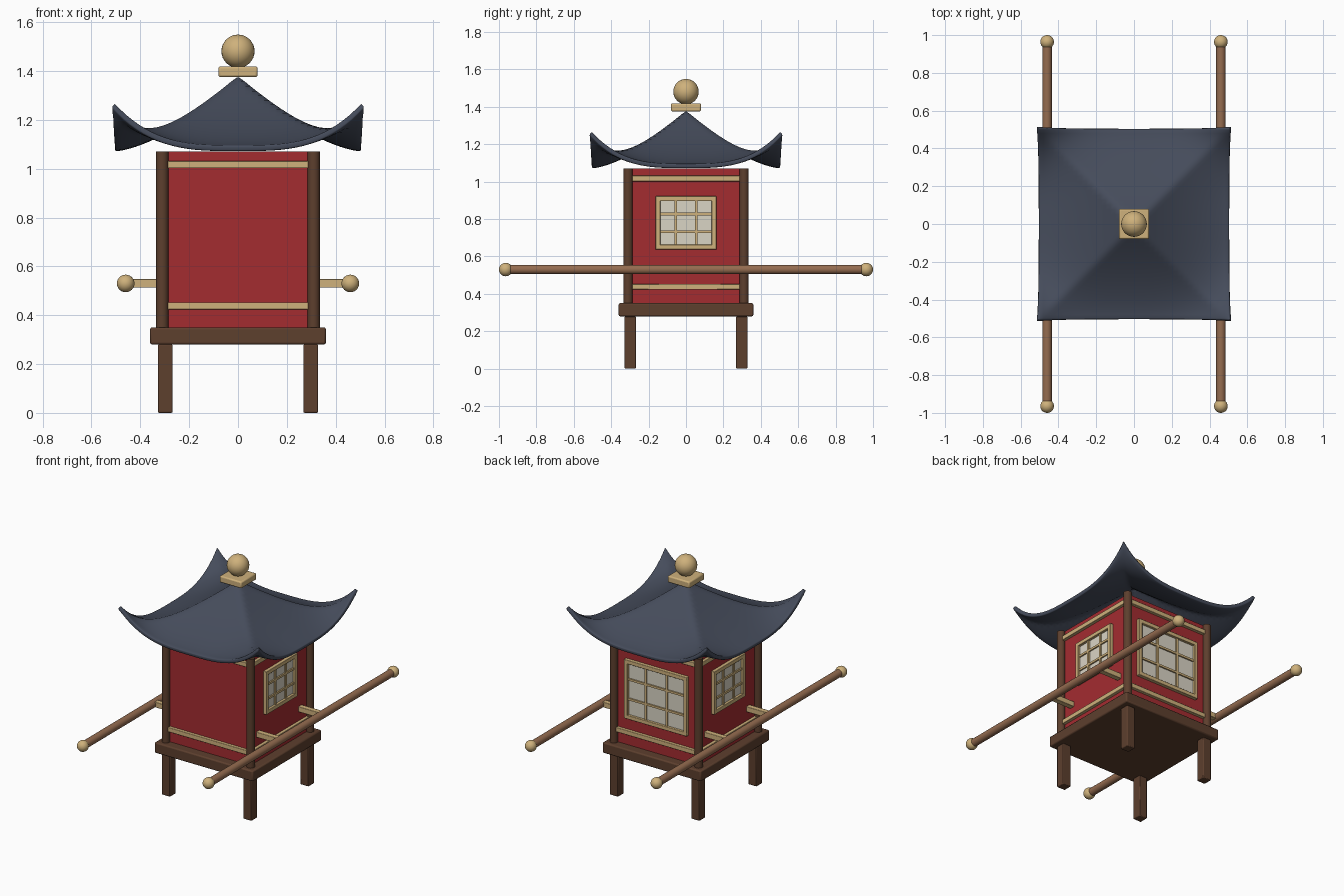
import bpy, bmesh, math
from mathutils import Vector

old = bpy.data.objects.get("Cube")
if old:
    bpy.data.objects.remove(old, do_unlink=True)


def material(name, rgb):
    m = bpy.data.materials.new(name)
    m.use_nodes = True
    m.diffuse_color = (*rgb, 1)
    m.node_tree.nodes["Principled BSDF"].inputs["Base Color"].default_value = (*rgb, 1)
    m.roughness = 0.6
    return m


RED = material("red lacquer", (0.37, 0.025, 0.03))
GOLD = material("pale gold", (0.62, 0.44, 0.2))
DARK = material("dark wood", (0.11, 0.05, 0.027))
POLE = material("light wood", (0.3, 0.15, 0.08))
SLATE = material("slate blue", (0.06, 0.072, 0.105))
PAPER = material("window paper", (0.7, 0.66, 0.56))


def finish(name, mat, bevel=0.0, angle=40):
    o = bpy.context.object
    o.name = name
    o.data.materials.append(mat)
    if bevel:
        mod = o.modifiers.new("Soft edges", "BEVEL")
        mod.width, mod.segments = bevel, 2
    bpy.ops.object.shade_smooth_by_angle(angle=math.radians(angle))
    return o


def box(name, centre, size, mat, bevel=0.0):
    bpy.ops.mesh.primitive_cube_add(size=1, location=centre)
    bpy.context.object.scale = size
    bpy.ops.object.transform_apply(location=False, rotation=False, scale=True)
    return finish(name, mat, bevel)


def rod(name, centre, radius, length, mat, rot=(0, 0, 0)):
    bpy.ops.mesh.primitive_cylinder_add(vertices=20, radius=radius, depth=length,
                                        location=centre, rotation=rot)
    return finish(name, mat)


def ball(name, centre, radius):
    bpy.ops.mesh.primitive_uv_sphere_add(segments=28, ring_count=16, radius=radius, location=centre)
    return finish(name, GOLD, angle=60)


# Base, legs, posts and cabin
box("base_slab", (0, 0, 0.315), (0.72, 0.72, 0.07), DARK, 0.008)
box("cabin", (0, 0, 0.71), (0.6, 0.6, 0.72), RED)
for sx in (-1, 1):
    for sy in (-1, 1):
        box("leg", (0.298 * sx, 0.298 * sy, 0.14), (0.06, 0.06, 0.28), DARK, 0.005)
        rod("corner_post", (0.31 * sx, 0.31 * sy, 0.71), 0.025, 0.72, DARK)

# Wall details, placed by a quarter turn: 0 is front, 1 right of it, and so on
WALL = 0.3


def on_wall(turn, name, u, z, width, height, depth, mat, bevel=0.0):
    angle = turn * math.pi / 2
    out = Vector((math.sin(angle), -math.cos(angle), 0))
    along = Vector((math.cos(angle), math.sin(angle), 0))
    pos = out * (WALL + depth / 2 - 0.005) + along * u
    size = (width, depth + 0.01, height) if turn % 2 == 0 else (depth + 0.01, width, height)
    box(name, (pos.x, pos.y, z), size, mat, bevel)


def window(turn, width, low, high):
    mid, tall, rim, bar = (low + high) / 2, high - low, 0.026, 0.014
    on_wall(turn, "window_pane", 0, mid, width - rim, tall - rim, 0.006, PAPER)
    for s in (-1, 1):
        on_wall(turn, "window_stile", s * (width - rim) / 2, mid, rim, tall, 0.022, GOLD, 0.003)
        on_wall(turn, "window_rail", 0, mid + s * (tall - rim) / 2, width, rim, 0.022, GOLD, 0.003)
        on_wall(turn, "window_bar", s * width / 6, mid, bar, tall - rim, 0.015, GOLD)
        on_wall(turn, "window_bar", 0, mid + s * tall / 6, width - rim, bar, 0.015, GOLD)


for turn in range(4):
    on_wall(turn, "lower_trim", 0, 0.438, 0.58, 0.03, 0.02, GOLD, 0.003)
    on_wall(turn, "upper_trim", 0, 1.017, 0.58, 0.03, 0.02, GOLD, 0.003)
for turn in (1, 3):
    window(turn, 0.325, 0.637, 0.922)
window(2, 0.46, 0.53, 0.92)

# Carrying poles, end knobs and brackets
for s in (-1, 1):
    rod("carrying_pole", (0.46 * s, 0, 0.53), 0.025, 1.92, POLE, (math.pi / 2, 0, 0))
    for e in (-1, 1):
        ball("pole_knob", (0.46 * s, 0.964 * e, 0.53), 0.036)
        box("pole_bracket", (0.375 * s, 0.22 * e, 0.53), (0.17, 0.035, 0.035), GOLD, 0.003)

# Curved roof shell with upswept corners
N, HALF = 40, 0.505
bm = bmesh.new()
bmesh.ops.create_grid(bm, x_segments=N, y_segments=N, size=HALF)
for v in bm.verts:
    ax, ay = abs(v.co.x), abs(v.co.y)
    d = max(ax, ay) / HALF
    t = min(ax, ay) / max(ax, ay, 1e-6)
    v.co.z = 1.095 + 0.285 * max(0, 1 - d) ** 1.5 + 0.175 * d ** 5.5 * t ** 3.2
mesh = bpy.data.meshes.new("roof")
bm.to_mesh(mesh)
bm.free()
roof = bpy.data.objects.new("roof", mesh)
bpy.context.collection.objects.link(roof)
bpy.ops.object.select_all(action="DESELECT")
roof.select_set(True)
bpy.context.view_layer.objects.active = roof
shell = roof.modifiers.new("Thickness", "SOLIDIFY")
shell.thickness, shell.offset = 0.024, -1
finish("roof", SLATE, 0.006, 60)

# Finial
box("finial_base", (0, 0, 1.397), (0.16, 0.16, 0.044), GOLD, 0.008)
ball("finial_ball", (0, 0, 1.481), 0.068)
